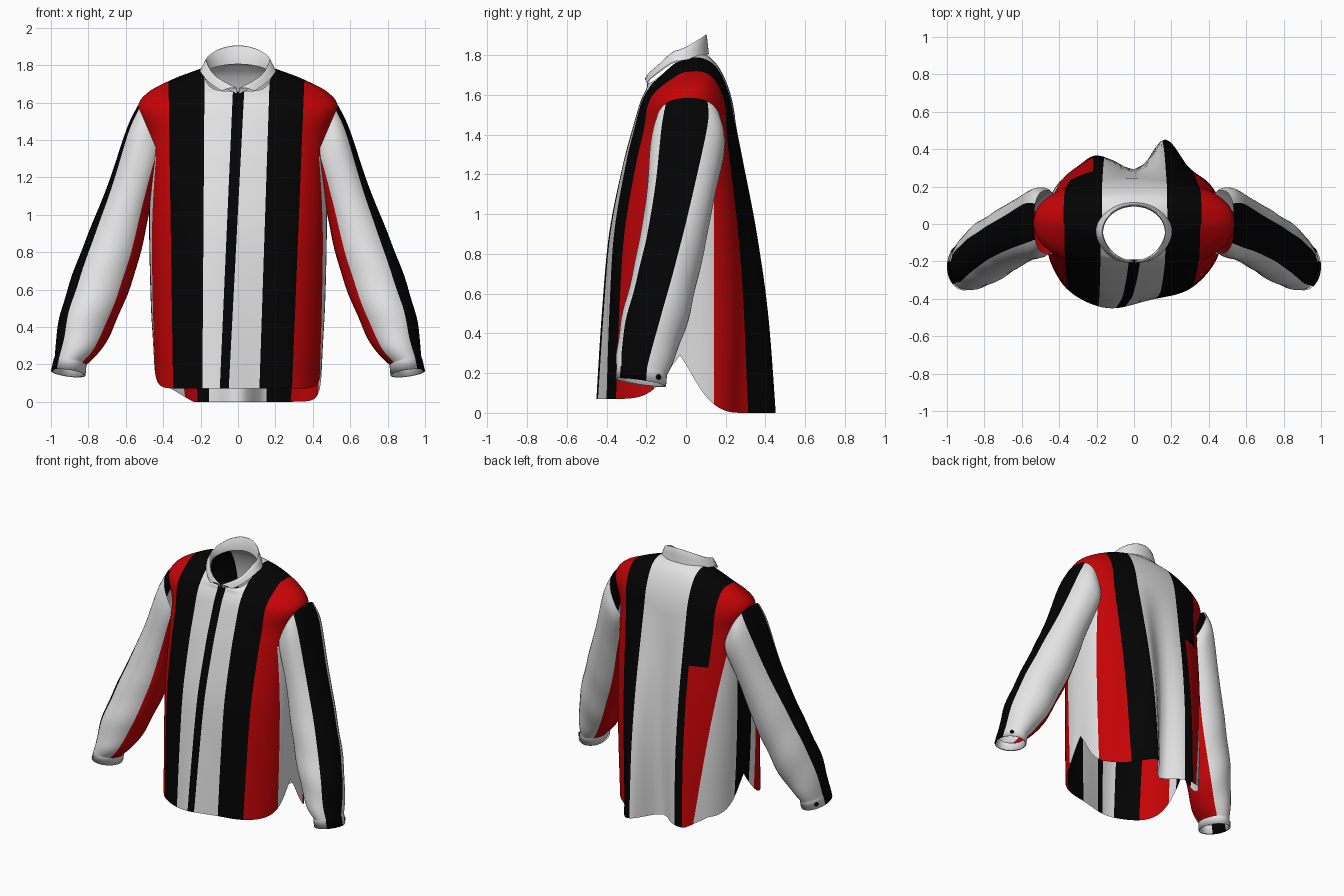
import bpy, bmesh, math
from mathutils import Vector

if "Cube" in bpy.data.objects:
    bpy.data.objects.remove(bpy.data.objects["Cube"])


def material(name, rgb):
    m = bpy.data.materials.new(name)
    m.diffuse_color = (*rgb, 1)
    m.use_nodes = True
    m.node_tree.nodes["Principled BSDF"].inputs["Base Color"].default_value = m.diffuse_color
    return m


MATS = [material("white cloth", (0.78, 0.78, 0.78)),
        material("black cloth", (0.001, 0.001, 0.001)),
        material("red cloth", (0.56, 0.001, 0.002))]
WHITE, BLACK, RED = 0, 1, 2


def spline(rows, steps):
    """Catmull-Rom interpolation through tuples of numbers."""
    out = []
    for i in range(len(rows) - 1):
        p0, p1, p2 = rows[max(i - 1, 0)], rows[i], rows[i + 1]
        p3 = rows[min(i + 2, len(rows) - 1)]
        for k in range(steps):
            t = k / steps
            out.append([0.5 * (2 * b + (c - a) * t + (2 * a - 5 * b + 4 * c - d) * t * t
                               + (3 * b - a - 3 * c + d) * t ** 3)
                        for a, b, c, d in zip(p0, p1, p2, p3)])
    out.append(list(rows[-1]))
    return out


def loft(grid, closed=True, mats=None):
    """Skin a grid of points; mats gives the material of each column."""
    bm = bmesh.new()
    vs = [[bm.verts.new(p) for p in row] for row in grid]
    n = len(vs[0])
    for r0, r1 in zip(vs, vs[1:]):
        for j in range(n if closed else n - 1):
            k = (j + 1) % n
            f = bm.faces.new((r0[j], r0[k], r1[k], r1[j]))
            f.material_index = mats[j] if mats else 0
    bmesh.ops.recalc_face_normals(bm, faces=bm.faces)
    return bm


def finish(bm, name):
    me = bpy.data.meshes.new(name)
    bm.to_mesh(me)
    bm.free()
    for m in MATS:
        me.materials.append(m)
    me.shade_smooth()
    ob = bpy.data.objects.new(name, me)
    bpy.context.collection.objects.link(ob)
    return ob


def bump(x, c, w):
    return math.exp(-((x - c) / w) ** 2)


def power(v, e):
    return math.copysign(abs(v) ** e, v)


# --- shirt body: rings of
# (z front, z side, z back, half width, y front, y back, y side, hem curve, roundness)
BODY = [(0.07, 0.29, 0.00, 0.45, -0.43, 0.36, -0.03, 4.5, 0.77),
        (0.50, 0.50, 0.50, 0.465, -0.41, 0.355, -0.02, 3.0, 0.77),
        (0.90, 0.90, 0.90, 0.475, -0.38, 0.325, -0.01, 2.0, 0.77),
        (1.25, 1.25, 1.25, 0.475, -0.315, 0.28, 0.00, 1.8, 0.78),
        (1.42, 1.42, 1.42, 0.485, -0.272, 0.257, 0.01, 1.6, 0.82),
        (1.55, 1.57, 1.56, 0.535, -0.235, 0.235, 0.01, 1.5, 0.86),
        (1.60, 1.655, 1.66, 0.48, -0.215, 0.205, 0.01, 1.5, 0.85),
        (1.63, 1.715, 1.74, 0.36, -0.20, 0.165, 0.00, 1.5, 0.8),
        (1.65, 1.75, 1.785, 0.25, -0.195, 0.125, -0.03, 1.5, 0.8),
        (1.66, 1.765, 1.81, 0.18, -0.19, 0.095, -0.045, 1.5, 0.8)]
COLS = 112
grid = []
for zf, zs, zb, a, yf, yb, yc, e, n in spline(BODY, 7):
    ring = []
    for j in range(COLS):
        t = 2 * math.pi * j / COLS
        c, s = math.cos(t), math.sin(t)
        x = a * power(c, n)
        q = abs(s) ** n
        end_y, end_z = (yf, zf) if s < 0 else (yb, zb)
        y = yc + (end_y - yc) * q
        z = zs + (end_z - zs) * (1 - (1 - min(abs(s), 1)) ** e)
        w = max(0, 1 - z / 1.5)
        if s > 0:   # deep folds hanging down the back
            y += w * q * (0.11 * bump(x, 0.17, 0.09) - 0.10 * bump(x, 0.0, 0.09)
                          + 0.03 * bump(x, -0.22, 0.07) - 0.03 * bump(x, 0.33, 0.07))
            z += 0.07 * max(0, 1 - z / 0.4) * min(max((-x - 0.24) / 0.12, 0), 1)
        else:       # front hangs forward on one side
            y += w * q * (0.13 * x + 0.012 * math.sin(14 * x))
        ring.append((x, y, z))
    grid.append(ring)
body = loft(grid)

# stripe edges as (x at z 1.6, drift per unit down), cut into the cloth
FRONT = [(-0.37, 0.015), (-0.18, -0.007), (-0.03, -0.044),
         (0.03, -0.052), (0.165, -0.033), (0.35, -0.04)]
BACK = [(-0.48, 0.125), (-0.37, 0.055), (-0.22, 0.0), (-0.17, 0.01),
        (0.175, -0.015), (0.355, -0.045)]
SIDE_Y = (-0.16, -0.09, 0.07, 0.14)


def cut(bm, co, no, test):
    fs = [f for f in bm.faces if test(f.calc_center_median())]
    geom = set(fs) | {e for f in fs for e in f.edges} | {v for f in fs for v in f.verts}
    bmesh.ops.bisect_plane(bm, geom=list(geom), dist=1e-5, plane_co=co, plane_no=no)


for edges, test in ((FRONT, lambda p: p.y < 0), (BACK, lambda p: p.y > -0.02)):
    for x0, k in edges:
        cut(body, (x0, 0, 1.6), (1, 0, k), test)
for y0 in SIDE_Y:
    cut(body, (0, y0, 0), (0, 1, 0), lambda p: abs(p.x) > 0.3 and p.z < 1.35)


def stripe(p):
    d = 1.6 - p.z
    low = p.z < 1.3
    if low and abs(p.x) > 0.3 and SIDE_Y[0] < p.y < SIDE_Y[3]:
        return BLACK if p.x < 0 and SIDE_Y[1] < p.y < SIDE_Y[2] else WHITE
    if p.y < 0.0:
        i = sum(p.x > x0 + k * d for x0, k in FRONT)
        return (RED, BLACK, WHITE, BLACK, WHITE, BLACK, RED)[i]
    if low and p.x < -0.48 + 0.125 * d:
        return WHITE
    i = sum(p.x > x0 + k * d for x0, k in BACK[1:])
    return (RED, RED if p.z < 1.15 else BLACK, BLACK, WHITE, BLACK, RED)[i]


for f in body.faces:
    f.material_index = stripe(f.calc_center_median())
finish(body, "shirt_body")

# --- sleeves and cuffs: rings of (outer x, z, inner x, z, y front, y back, squareness, twist)
SLEEVE = [(0.535, 1.585, 0.40, 1.27, -0.155, 0.18, 0.8, 12),
          (0.595, 1.46, 0.42, 1.21, -0.18, 0.195, 0.82, 10),
          (0.70, 1.15, 0.47, 1.03, -0.20, 0.145, 0.9, 4),
          (0.825, 0.84, 0.535, 0.74, -0.25, 0.085, 1, 0),
          (0.935, 0.53, 0.65, 0.43, -0.32, 0.01, 1, -4),
          (0.97, 0.34, 0.74, 0.27, -0.35, -0.05, 1, -6),
          (0.985, 0.225, 0.815, 0.19, -0.345, -0.10, 1, -6)]
CUFF = [(0.985, 0.23, 0.81, 0.195, -0.35, -0.095, 1, -6),
        (1.00, 0.165, 0.815, 0.14, -0.355, -0.10, 1, -6),
        (0.99, 0.167, 0.825, 0.145, -0.345, -0.11, 1, -6),
        (0.975, 0.225, 0.825, 0.195, -0.335, -0.115, 1, -6)]


def tube(rows, sx, folds, inner):
    front = -50 if sx > 0 else -42
    bands = [(front, 18, BLACK), (18, 135, WHITE), (135, 228, inner), (228, 360 + front, WHITE)]
    angles, mats = [], []
    for a0, a1, m in bands:
        for k in range(10):
            angles.append(a0 + (a1 - a0) * k / 10)
            mats.append(m)
    pts = []
    for xo, zo, xi, zi, yf, yb, n, twist in rows:
        c = Vector(((xo + xi) / 2, (yf + yb) / 2, (zo + zi) / 2))
        u = Vector(((xo - xi) / 2, 0, (zo - zi) / 2))
        v = Vector((0, (yb - yf) / 2, -0.022 * max(0, 1 - c.z)))
        ring = []
        for deg in angles:
            t = math.radians(deg + twist)
            r = 1 + folds * math.sin(2 * t + 22 * c.z) * max(0, 1 - c.z)
            p = c + (u * power(math.cos(t), n) + v * power(math.sin(t), n)) * r
            ring.append((sx * p.x, p.y, p.z))
        pts.append(ring)
    return loft(pts, True, mats)


for side, sx in (("right", 1), ("left", -1)):
    finish(tube(spline(SLEEVE, 8), sx, 0.04, RED), side + "_sleeve")
    finish(tube(CUFF, sx, 0, WHITE), side + "_cuff")
    # small dark cuff button
    bm = bmesh.new()
    bmesh.ops.create_cone(bm, cap_ends=True, segments=16, radius1=0.014, radius2=0.014, depth=0.012)
    for f in bm.faces:
        f.material_index = BLACK
    button = finish(bm, side + "_cuff_button")
    button.location = (sx * 0.967, -0.14, 0.18)
    button.rotation_euler = Vector((sx * 0.75, 0.65, 0.1)).to_track_quat('Z', 'Y').to_euler()

# --- folded collar: rows of
# (half width, half depth, z front, straight rise, side rise, back rise, front angle)
COLLAR = [(0.165, 0.138, 1.645, 0.08, 0.04, 0.04, 2),
          (0.168, 0.143, 1.672, 0.085, 0.065, 0.078, 2),
          (0.172, 0.147, 1.675, 0.085, 0.065, 0.08, 2),
          (0.176, 0.150, 1.672, 0.085, 0.065, 0.078, 3),
          (0.190, 0.155, 1.655, 0.09, 0.05, 0.06, 14),
          (0.204, 0.160, 1.61, 0.12, 0.04, 0.035, 26)]
grid = []
for a, b, z0, r1, r2, r3, first in COLLAR:
    row = []
    for i in range(73):
        t = math.radians(first + (360 - 2 * first) * i / 72)
        s, c = abs(math.sin(t)), math.cos(t)
        if c > 0:   # front: pointed V opening
            y = -0.045 - (b + 0.012) * c ** 1.2
            z = z0 + r1 * s + r2 * s ** 6
        else:       # back: upright band
            y = -0.045 - b * c
            z = z0 + r1 + r2 + r3 * (-c) ** 1.3
        row.append((a * math.sin(t), y, z))
    grid.append(row)
finish(loft(grid, closed=False), "collar")
